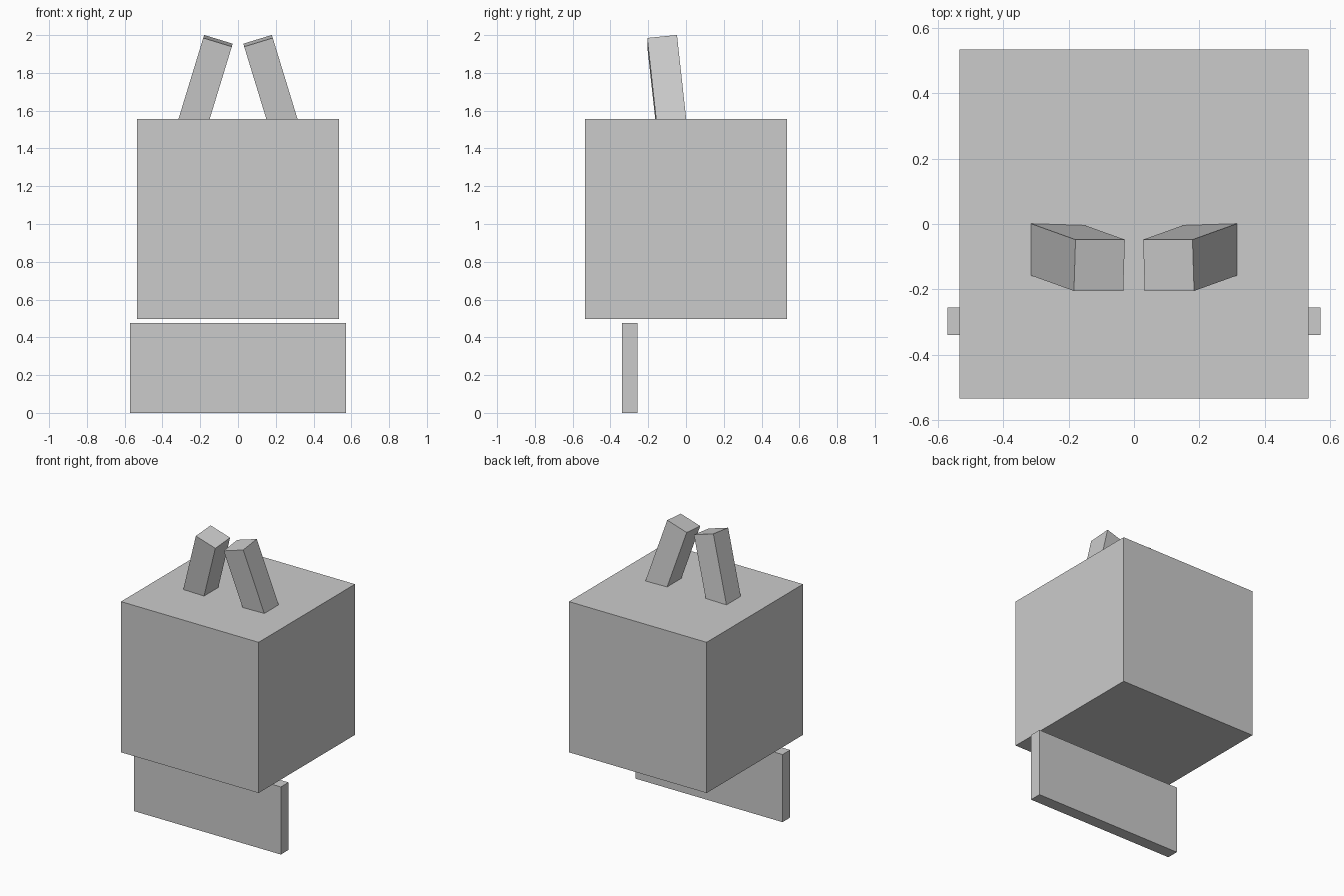
import bpy
from math import radians
from mathutils import Matrix, Vector

cube = bpy.data.objects.get("Cube")
if cube:
    bpy.data.objects.remove(cube, do_unlink=True)

grey = bpy.data.materials.new("plain_grey")
grey.use_nodes = True
colour = (0.6, 0.6, 0.6, 1)
grey.diffuse_color = colour
grey.node_tree.nodes["Principled BSDF"].inputs["Base Color"].default_value = colour


def box(name, low, high, placement=Matrix()):
    """Axis-aligned box between two corners, then moved by a placement matrix."""
    low, high = Vector(low), Vector(high)
    bpy.ops.mesh.primitive_cube_add(size=1)
    obj = bpy.context.object
    obj.name = obj.data.name = name
    size = Matrix.Diagonal((high - low).to_4d())
    obj.data.transform(placement @ Matrix.Translation((low + high) / 2) @ size)
    obj.data.materials.append(grey)
    return obj


# Main block and the thin upright plate under its front half
box("body", (-0.535, -0.535, 0.497), (0.535, 0.535, 1.556))
box("feet_plate", (-0.571, -0.34, 0), (0.571, -0.256, 0.475))

# Square ears, leaning inward and forward, rooted in the body
half = 0.079
for name, side in (("left_ear", 1), ("right_ear", -1)):
    lean = (Matrix.Translation((side * 0.2325, -0.081, 1.556))
            @ Matrix.Rotation(radians(-17 * side), 4, "Y")
            @ Matrix.Rotation(radians(6), 4, "X"))
    box(name, (-half, -half, -0.06), (half, half, 0.435), lean)
